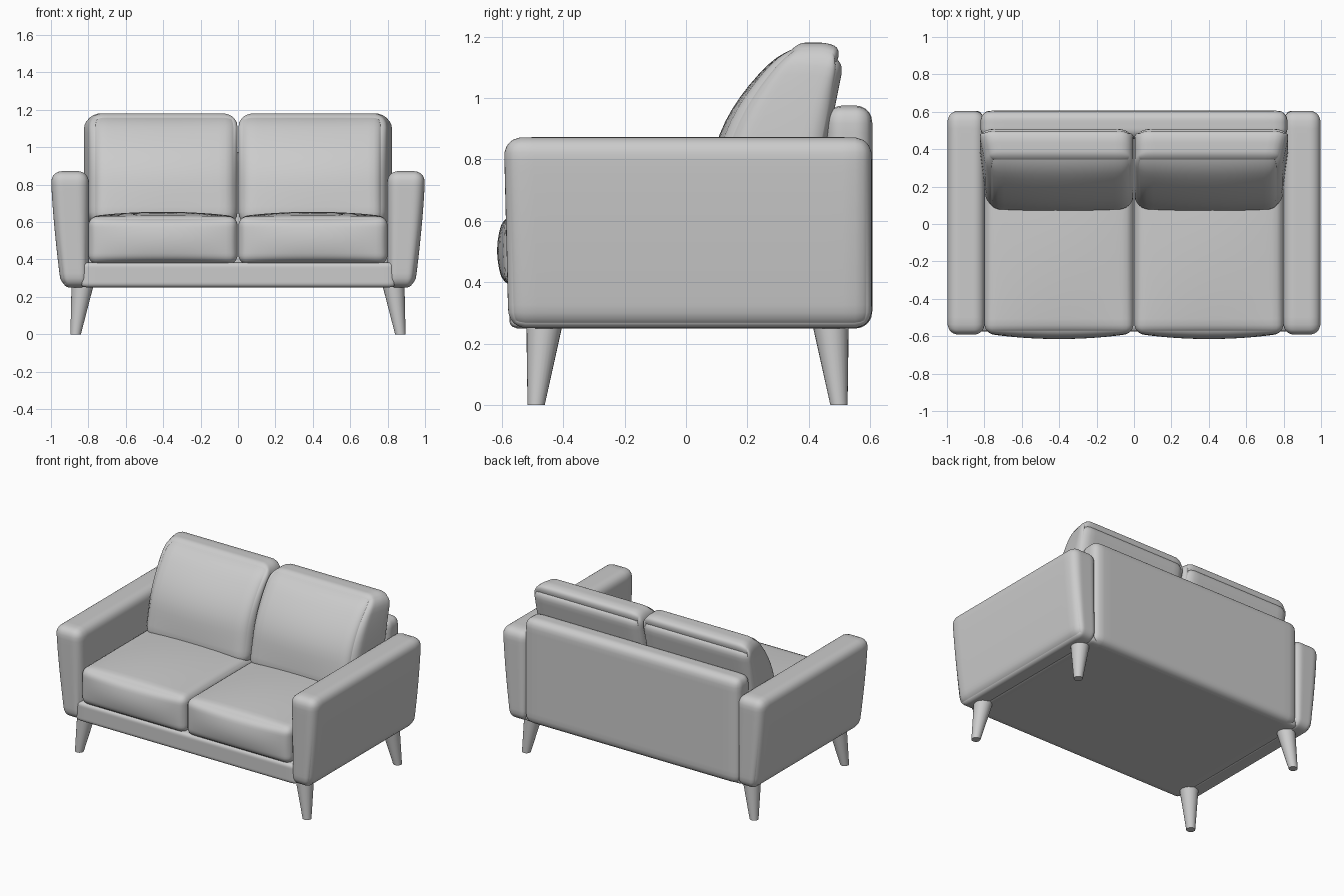
import bpy, bmesh, math
from mathutils import Vector

cube = bpy.data.objects.get("Cube")
if cube:
    bpy.data.objects.remove(cube, do_unlink=True)

grey = bpy.data.materials.new("grey upholstery")
grey.use_nodes = True
GREY = (0.6, 0.6, 0.6, 1)
grey.diffuse_color = GREY
grey.node_tree.nodes["Principled BSDF"].inputs["Base Color"].default_value = GREY


def finish(name, bm, angle):
    bmesh.ops.recalc_face_normals(bm, faces=bm.faces[:])
    mesh = bpy.data.meshes.new(name)
    bm.to_mesh(mesh)
    bm.free()
    mesh.materials.append(grey)
    obj = bpy.data.objects.new(name, mesh)
    bpy.context.collection.objects.link(obj)
    bpy.ops.object.select_all(action='DESELECT')
    obj.select_set(True)
    bpy.context.view_layer.objects.active = obj
    bpy.ops.object.shade_smooth_by_angle(angle=math.radians(angle))


def padded_box(name, low, high, radius, warp=None, side=1):
    """Box with round edges; warp(p, t) reshapes it, t being -1..1 on each axis."""
    low, high = Vector(low), Vector(high)
    mid, half = (low + high) / 2, (high - low) / 2
    bm = bmesh.new()
    bmesh.ops.create_cube(bm, size=2)
    bmesh.ops.subdivide_edges(bm, edges=bm.edges[:], cuts=21, use_grid_fill=True)
    for v in bm.verts:
        # rows are packed closer together near the rounded edges
        t = Vector([math.sin(c * math.pi / 2) for c in v.co])
        p = Vector([t[i] * half[i] for i in range(3)])
        core = Vector([max(radius - half[i], min(half[i] - radius, p[i])) for i in range(3)])
        out = p - core
        p = mid + core + out.normalized() * radius
        if warp:
            warp(p, t)
        p.x *= side
        v.co = p
    finish(name, bm, 60)


def dome(a, b):
    return (1 - a * a) * (1 - b * b)


def arm_shape(p, t):
    # outside leans in towards the floor, front is slightly tucked at the bottom
    drop = (0.87 - p.z) / 0.62
    p.x -= 0.055 * drop ** 1.5 * max(0, t.x + 1) / 2 if drop > 0 else 0
    p.y += 0.015 * drop * (1 - t.y) / 2


def seat_shape(p, t):
    # plump top and front
    p.z += 0.025 * dome(t.x, t.y) * max(0, t.z)
    p.y += 0.03 * dome(t.x, t.z) * min(0, t.y)


def back_cushion_shape(p, t):
    # leaning pillow, its front rolling back towards the crown
    front, rise = (1 - t.y) / 2, max(0, p.z - 0.8)
    p.x -= 0.05 * front * max(0, t.x)
    p.z -= 0.035 * max(0, t.y) ** 2 * max(0, t.z)
    p.y += 0.2 * (p.z - 0.87) + 1.1 * rise ** 2 * front
    p.y -= 0.025 * dome(t.x, t.z) * front


def leg(name, x, y):
    # round tapered leg splaying outwards
    bm = bmesh.new()
    bmesh.ops.create_cone(bm, cap_ends=True, segments=24, radius1=0.028, radius2=0.06, depth=0.27)
    for v in bm.verts:
        top = v.co.z > 0
        v.co += Vector((x * (0.83 if top else 0.868), y * (0.465 if top else 0.493) + 0.005, 0.135))
    finish(name, bm, 40)


# frame
padded_box("base", (-0.84, -0.575, 0.25), (0.84, 0.58, 0.385), 0.025)
padded_box("back_frame", (-0.82, 0.455, 0.25), (0.82, 0.607, 0.975), 0.055)

# mirrored pairs
for side, label in ((1, "left"), (-1, "right")):
    padded_box(label + "_arm", (0.797, -0.593, 0.25), (1.0, 0.605, 0.872), 0.06, arm_shape, side)
    padded_box(label + "_seat_cushion", (0.002, -0.585, 0.375), (0.80, 0.40, 0.63), 0.05, seat_shape, side)
    padded_box(label + "_back_cushion", (0.002, 0.125, 0.58), (0.835, 0.465, 1.18), 0.075,
               back_cushion_shape, side)
    leg(label + "_front_leg", side, -1)
    leg(label + "_back_leg", side, 1)
